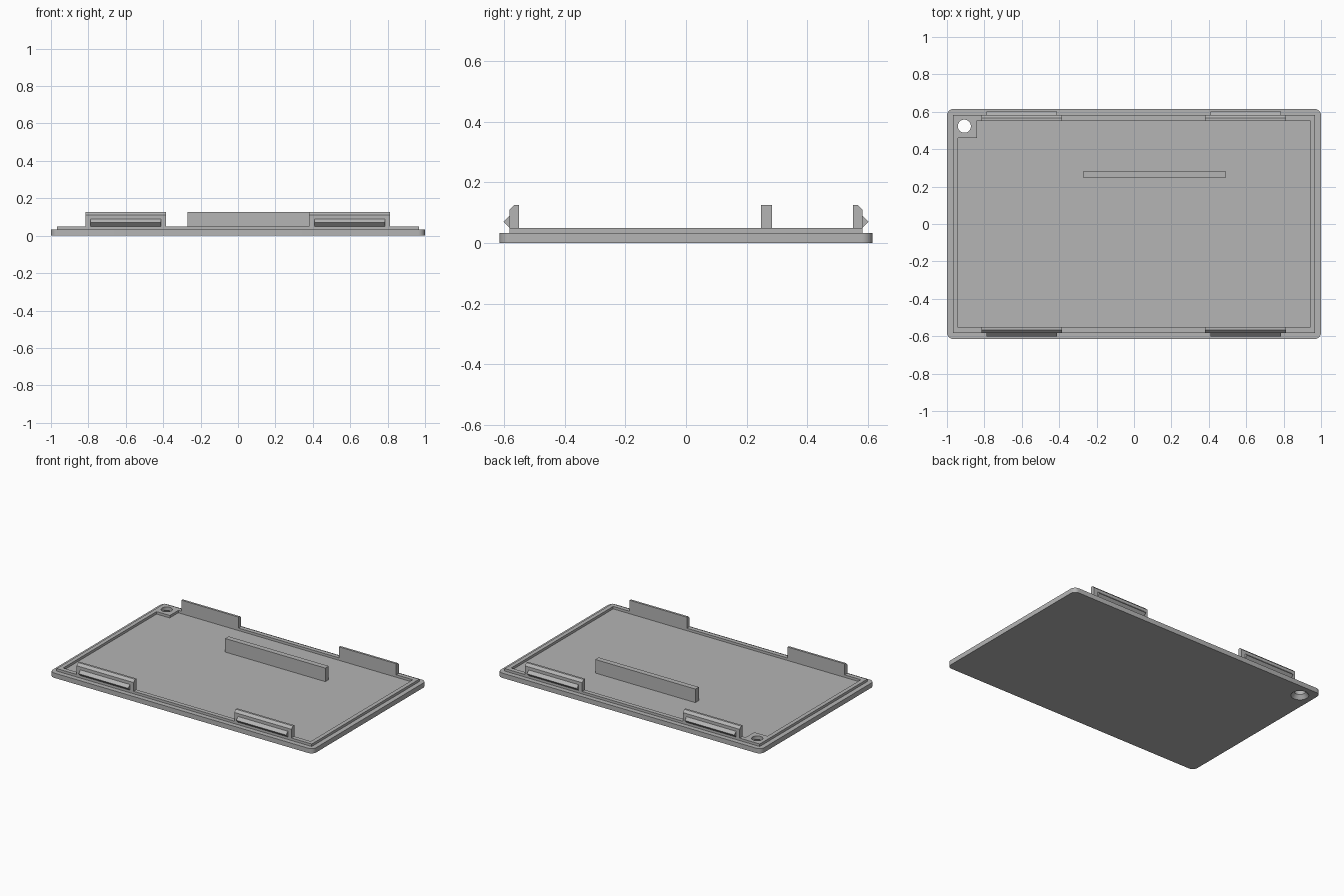
import bpy
import bmesh
from math import cos, sin, pi
from mathutils import Vector

cube = bpy.data.objects.get("Cube")
if cube:
    bpy.data.objects.remove(cube, do_unlink=True)

GREY = (0.46, 0.46, 0.46, 1.0)
grey = bpy.data.materials.new("mid_grey")
grey.use_nodes = True
grey.diffuse_color = GREY
grey.node_tree.nodes["Principled BSDF"].inputs["Base Color"].default_value = GREY

# Heights shared by the parts
FLOOR, LIP_TOP, TAB_TOP = 0.033, 0.05, 0.126


def finish(name, bm):
    bmesh.ops.recalc_face_normals(bm, faces=bm.faces)
    mesh = bpy.data.meshes.new(name)
    bm.to_mesh(mesh)
    bm.free()
    mesh.materials.append(grey)
    obj = bpy.data.objects.new(name, mesh)
    bpy.context.collection.objects.link(obj)
    return obj


def prism(name, points, sweep):
    """Close an outline of 3D points and extrude it along sweep."""
    bm = bmesh.new()
    face = bm.faces.new([bm.verts.new(p) for p in points])
    extruded = bmesh.ops.extrude_face_region(bm, geom=[face])["geom"]
    verts = [v for v in extruded if isinstance(v, bmesh.types.BMVert)]
    bmesh.ops.translate(bm, verts=verts, vec=Vector(sweep))
    return finish(name, bm)


def slab(name, outline, z0, z1):
    return prism(name, [(x, y, z0) for x, y in outline], (0, 0, z1 - z0))


def bar(name, profile, x0, x1):
    return prism(name, [(x0, y, z) for y, z in profile], (x1 - x0, 0, 0))


def rectangle(x0, x1, y0, y1):
    return [(x0, y0), (x1, y0), (x1, y1), (x0, y1)]


def rounded_rectangle(hx, hy, r, steps=8):
    points = []
    for i, (sx, sy) in enumerate([(1, 1), (-1, 1), (-1, -1), (1, -1)]):
        for k in range(steps + 1):
            a = (i + k / steps) * pi / 2
            points.append((sx * (hx - r) + r * cos(a), sy * (hy - r) + r * sin(a)))
    return points


def cut(target, cutter):
    mod = target.modifiers.new("cut", "BOOLEAN")
    mod.operation = "DIFFERENCE"
    mod.solver = "EXACT"
    mod.object = cutter
    bpy.context.view_layer.objects.active = target
    bpy.ops.object.modifier_apply(modifier=mod.name)


# Base plate with rounded corners, and the raised lip standing on it
base_plate = slab("base_plate", rounded_rectangle(1.0, 0.616, 0.036), 0, FLOOR)
lip = slab("raised_lip", rectangle(-0.968, 0.968, -0.583, 0.583), FLOOR, LIP_TOP)

# Pocket inside the lip, leaving a square pad in the back right corner
pocket = slab("pocket_cutter", [(-0.94, -0.553), (0.94, -0.553), (0.94, 0.553),
                                (-0.84, 0.553), (-0.84, 0.46), (-0.94, 0.46)], 0, 0.1)
cut(lip, pocket)

# Countersunk screw hole through the pad
bm = bmesh.new()
rings = []
for r, z in [(0.064, -0.01), (0.035, 0.026), (0.035, 0.1)]:
    rings.append([bm.verts.new((-0.907 + r * cos(a * pi / 20), 0.523 + r * sin(a * pi / 20), z))
                  for a in range(40)])
for low, high in zip(rings, rings[1:]):
    for i in range(40):
        j = (i + 1) % 40
        bm.faces.new((low[i], low[j], high[j], high[i]))
bm.faces.new(rings[0])
bm.faces.new(rings[-1])
hole = finish("hole_cutter", bm)
cut(base_plate, hole)
cut(lip, hole)
for cutter in (pocket, hole):
    bpy.data.objects.remove(cutter, do_unlink=True)

# Upright inner wall
bar("inner_wall", [(0.247, FLOOR), (0.284, FLOOR), (0.284, TAB_TOP), (0.247, TAB_TOP)],
    -0.27, 0.49)

# Four snap tabs: chamfered wall with a triangular catch on its outer face
for side, s in (("front", -1), ("back", 1)):
    for hand, x0, x1 in (("right", -0.816, -0.384), ("left", 0.38, 0.814)):
        wall = [(0.552, LIP_TOP), (0.583, LIP_TOP), (0.583, 0.11),
                (0.567, TAB_TOP), (0.552, TAB_TOP)]
        bar(f"{side}_{hand}_tab", [(s * y, z) for y, z in wall], x0, x1)
        catch = [(0.58, LIP_TOP), (0.583, LIP_TOP), (0.602, 0.07), (0.583, 0.089), (0.58, 0.089)]
        bar(f"{side}_{hand}_catch", [(s * y, z) for y, z in catch], x0 + 0.028, x1 - 0.028)

# Smooth the round corners and the hole, keep every other edge sharp
bpy.ops.object.select_all(action="DESELECT")
for obj in (base_plate, lip):
    obj.select_set(True)
bpy.context.view_layer.objects.active = base_plate
bpy.ops.object.shade_smooth_by_angle(angle=pi / 6)
